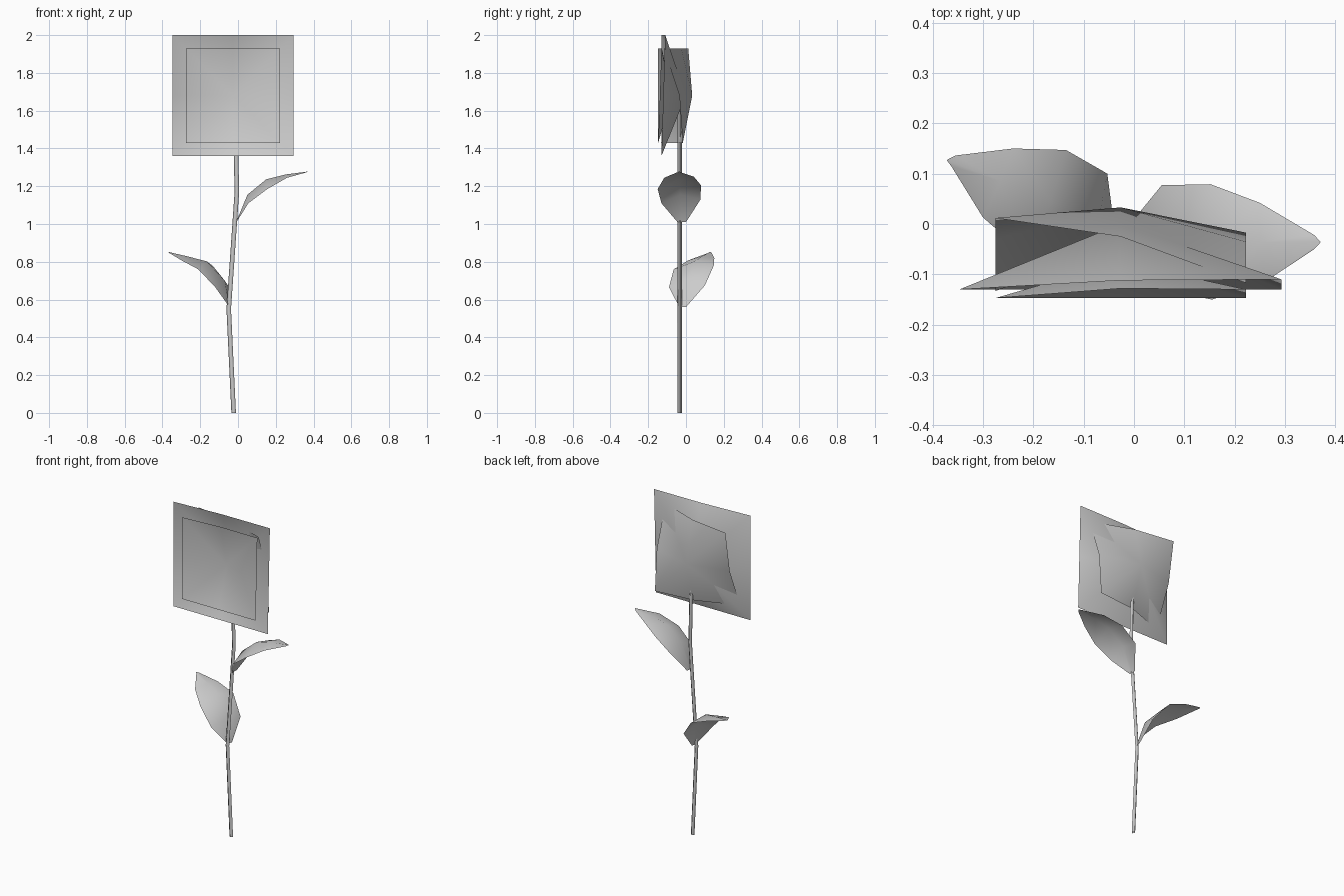
import bpy
from mathutils import Vector


def grid_mesh(name, rows):
    """Skin equal-length rows of points with quads."""
    n = len(rows[0])
    verts = [p for r in rows for p in r]
    faces = [(i * n + j, i * n + j + 1, (i + 1) * n + j + 1, (i + 1) * n + j)
             for i in range(len(rows) - 1) for j in range(n - 1)]
    me = bpy.data.meshes.new(name)
    me.from_pydata(verts, [], faces)
    me.update()
    me.shade_smooth()
    ob = bpy.data.objects.new(name, me)
    bpy.context.collection.objects.link(ob)
    return ob


def petal_card(name, x0, x1, z0, z1, depth):
    """Square card, depth = 3x3 y values from top row to bottom row."""
    xs = (x0, (x0 + x1) / 2, x1)
    zs = (z1, (z0 + z1) / 2, z0)
    # split each quadrant from corner to centre so the card dishes backwards
    v = [(xs[j], depth[i][j], zs[i]) for i in range(3) for j in range(3)]
    ring = [0, 3, 6, 7, 8, 5, 2, 1]
    faces = [(ring[k], ring[(k + 1) % 8], 4) for k in range(8)]
    me = bpy.data.meshes.new(name)
    me.from_pydata(v, [], faces)
    me.shade_smooth()
    bpy.context.collection.objects.link(bpy.data.objects.new(name, me))


def leaf(name, edges, ribs):
    """Leaf from pairs of edge points, arched over a raised midrib."""
    grid_mesh(name, [[Vector(b), Vector(m), Vector(a)]
                     for (a, b), m in zip(edges, ribs)])


# Flower head: three crossed, dished cards
petal_card("inner_petals", -0.275, 0.222, 1.43, 1.93,
           [(-0.147, -0.128, -0.13), (-0.147, -0.075, -0.138), (-0.147, -0.147, -0.147)])
petal_card("outer_petals", -0.347, 0.293, 1.36, 2.0,
           [(-0.13, -0.112, -0.11), (-0.13, 0.0, -0.12), (-0.13, -0.13, -0.13)])
petal_card("back_petals", -0.275, 0.222, 1.43, 1.93,
           [(0.012, -0.025, -0.117), (-0.03, 0.033, -0.035), (-0.133, -0.042, -0.017)])

# Stem: thin four-sided tube
path = [(-0.023, 0.0), (-0.049, 0.55), (-0.006, 1.17), (-0.011, 1.40), (-0.018, 1.60)]
r, cy = 0.012, -0.032
stem_rows = [[(x + dx * r, cy + dy * r, z)
              for dx, dy in ((1, 0), (0, 1), (-1, 0), (0, -1), (1, 0))]
             for x, z in path]
grid_mesh("stem", stem_rows)

# Leaves
leaf("upper_leaf", [
    ((-0.008, 0.0, 1.01), (-0.008, -0.045, 1.01)),
    ((0.055, 0.077, 1.13), (0.055, -0.13, 1.11)),
    ((0.152, 0.079, 1.205), (0.155, -0.15, 1.185)),
    ((0.25, 0.042, 1.25), (0.26, -0.115, 1.245)),
    ((0.358, -0.022, 1.272), (0.358, -0.05, 1.272))],
    [(-0.01, -0.022, 1.01), (0.05, -0.03, 1.155), (0.15, -0.034, 1.237),
     (0.25, -0.036, 1.262), (0.371, -0.036, 1.278)])
leaf("lower_leaf", [
    ((-0.04, 0.0, 0.56), (-0.045, -0.035, 0.56)),
    ((-0.053, 0.10, 0.675), (-0.12, -0.09, 0.665)),
    ((-0.135, 0.147, 0.78), (-0.21, -0.065, 0.76)),
    ((-0.24, 0.15, 0.82), (-0.30, 0.013, 0.808)),
    ((-0.355, 0.136, 0.848), (-0.363, 0.115, 0.846))],
    [(-0.043, -0.017, 0.56), (-0.07, 0.01, 0.70), (-0.165, 0.045, 0.802),
     (-0.265, 0.085, 0.828), (-0.372, 0.127, 0.853)])
